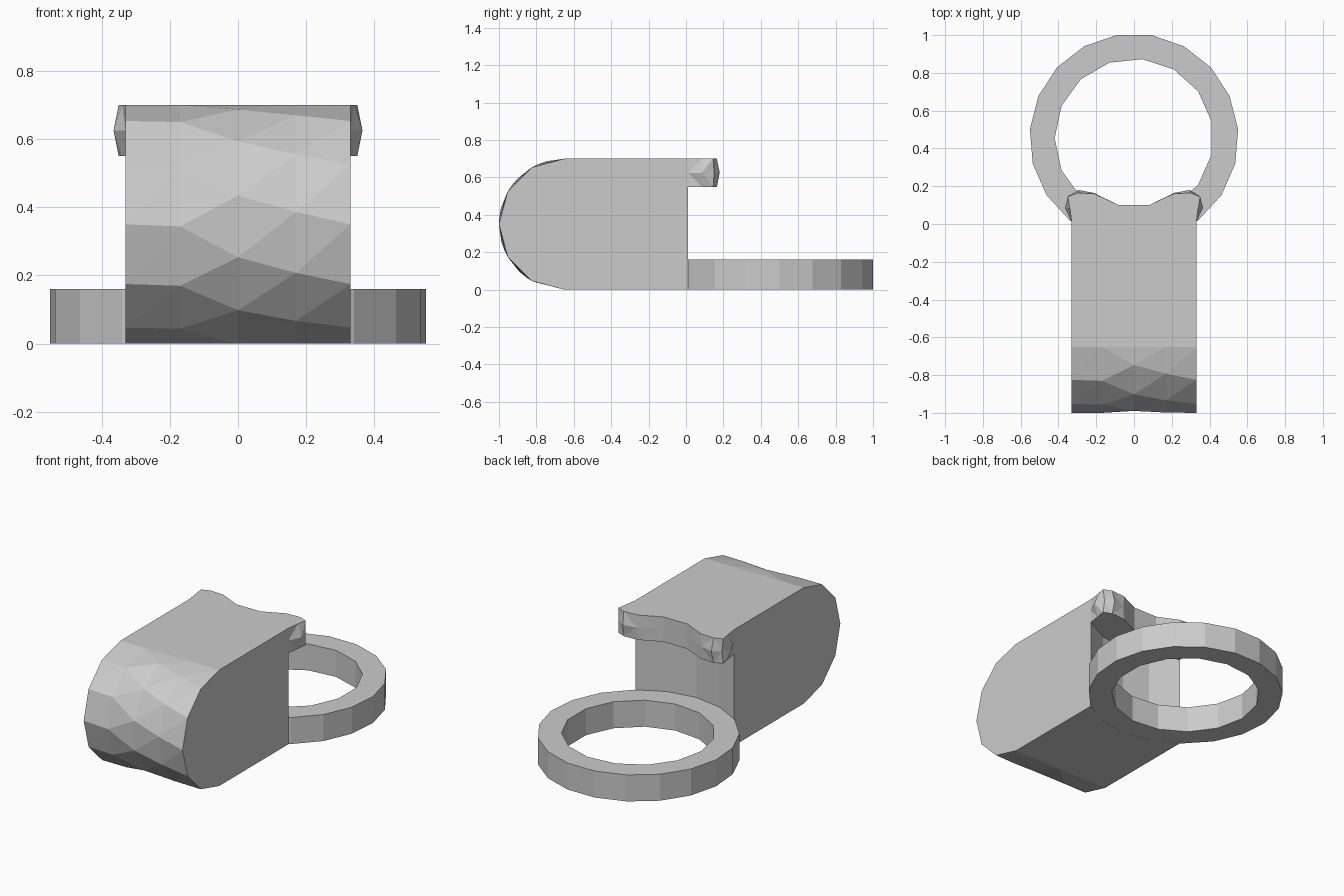
import bpy, bmesh
from math import sin, cos, radians, sqrt

if "Cube" in bpy.data.objects:
    bpy.data.objects.remove(bpy.data.objects["Cube"])

CY, R_OUT, R_IN = 0.455, 0.553, 0.42     # ring centre and radii
H = 0.70                                 # body height
COLS = [-0.33, -0.17, 0, 0.17, 0.33]     # stations across the body


def finish(name, bm):
    bmesh.ops.recalc_face_normals(bm, faces=bm.faces)
    mesh = bpy.data.meshes.new(name)
    bm.to_mesh(mesh)
    bm.free()
    bpy.context.collection.objects.link(bpy.data.objects.new(name, mesh))


def skin(bm, loops):
    """Bridge successive closed loops of equal length and cap both ends."""
    rows = [[bm.verts.new(p) for p in loop] for loop in loops]
    n = len(rows[0])
    for a, b in zip(rows, rows[1:]):
        for i in range(n):
            j = (i + 1) % n
            bm.faces.new((a[i], a[j], b[j], b[i]))
    bm.faces.new(rows[0])
    bm.faces.new(rows[-1])


def wall_y(x):
    return CY - sqrt(R_OUT ** 2 - x * x)


# body: rounded, faceted front and a back wall hollowed to follow the ring
bm = bmesh.new()
loops = []
for x, shift in zip(COLS, [0, -1, 14, 6, 0]):
    pts = [(x, wall_y(x), 0)]
    for deg in range(-90, 91, 30):
        a = radians(deg + (shift if abs(deg) < 90 else 0))
        pts.append((x, -0.65 - 0.35 * cos(a), 0.35 + 0.35 * sin(a)))
    pts.append((x, wall_y(x), H))
    loops.append(pts)
skin(bm, loops)
bmesh.ops.triangulate(bm, faces=bm.faces)
finish("body", bm)

# lip: overhanging rim at the top with a bulging mid-height edge
edge = [(0.34, 0.085), (0.35, 0.145), (0.30, 0.165), (0.21, 0.16), (0.08, 0.10)]
mid = [(0.365, 0.085), (0.345, 0.15), (0.295, 0.18), (0.215, 0.165), (0.08, 0.10)]
inner = [(x, wall_y(x)) for x in COLS]


def lip_loop(half, z):
    outline = inner + half + [(-x, y) for x, y in reversed(half)]
    return [(x, y, z) for x, y in outline]


bm = bmesh.new()
skin(bm, [lip_loop(edge, 0.55), lip_loop(mid, 0.625), lip_loop(edge, H)])
bmesh.ops.triangulate(bm, faces=bm.faces)
finish("lip", bm)

# ring: flat hoop with 19 outer and 15 inner sides
bm = bmesh.new()
edges = []
for n, r, start in ((19, R_OUT, -90), (15, R_IN, 180)):
    vs = []
    for i in range(n):
        a = radians(start + 360 * i / n)
        vs.append(bm.verts.new((r * cos(a), CY + r * sin(a), 0)))
    edges += [bm.edges.new((vs[i], vs[(i + 1) % n])) for i in range(n)]
bmesh.ops.triangle_fill(bm, edges=edges, use_beauty=True)
top = bmesh.ops.extrude_face_region(bm, geom=bm.faces[:], use_keep_orig=True)
bmesh.ops.translate(bm, vec=(0, 0, 0.16),
                    verts=[g for g in top["geom"] if isinstance(g, bmesh.types.BMVert)])
finish("ring", bm)
